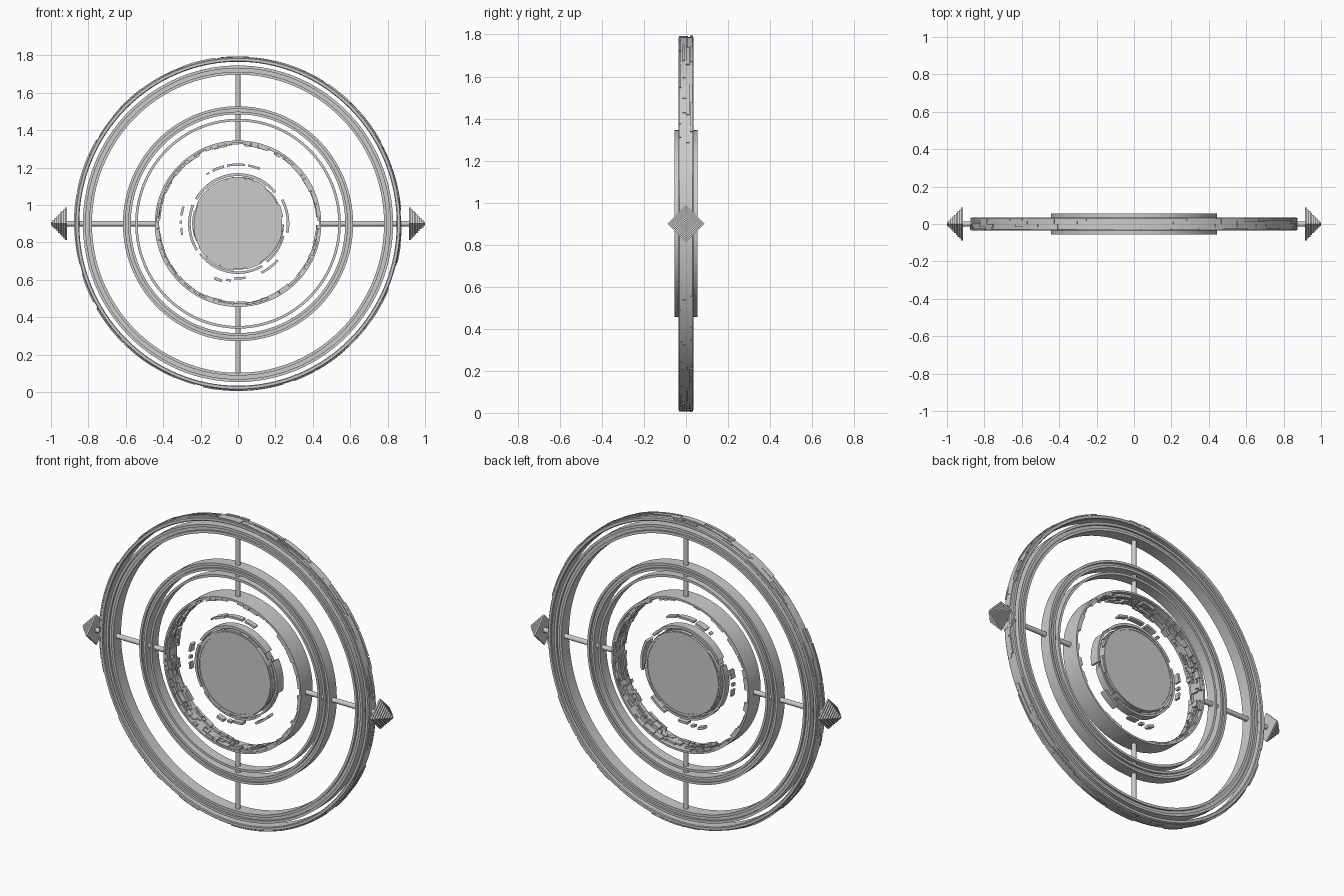
import bpy, bmesh, math, random
from mathutils import Matrix

if "Cube" in bpy.data.objects:
    bpy.data.objects.remove(bpy.data.objects["Cube"])

random.seed(7)
CZ = 0.9          # height of the common centre
OVAL = 0.98       # rings are very slightly narrower than tall


def finish(bm, name, smooth=True):
    bmesh.ops.recalc_face_normals(bm, faces=bm.faces)
    me = bpy.data.meshes.new(name)
    bm.to_mesh(me)
    bm.free()
    ob = bpy.data.objects.new(name, me)
    bpy.context.collection.objects.link(ob)
    if smooth:
        bpy.ops.object.select_all(action='DESELECT')
        ob.select_set(True)
        bpy.context.view_layer.objects.active = ob
        bpy.ops.object.shade_smooth_by_angle(angle=math.radians(30))
    return ob


def sweep(bm, profile, a0=0, a1=360, sx=OVAL):
    """Turn a closed (radius, y) profile about the y axis."""
    full = a1 - a0 >= 360
    n = 128 if full else max(1, math.ceil((a1 - a0) / 2.8))
    rows = []
    for i in range(n if full else n + 1):
        a = math.radians(a0 + (a1 - a0) * i / n)
        rows.append([bm.verts.new((r * math.cos(a) * sx, y, CZ + r * math.sin(a)))
                     for r, y in profile])
    m = len(profile)
    for i in range(n):
        p, q = rows[i], rows[(i + 1) % len(rows)]
        for j in range(m):
            k = (j + 1) % m
            bm.faces.new((p[j], p[k], q[k], q[j]))
    if not full:
        bm.faces.new(rows[0])
        bm.faces.new(rows[-1])


def block(r0, r1, y0, y1):
    return [(r0, y0), (r1, y0), (r1, y1), (r0, y1)]


def channel(r0, r1, wall, d, web):
    """Two flanges joined by a thinner web."""
    half = [(r0, d), (r0 + wall, d), (r0 + wall, web), (r1 - wall, web), (r1 - wall, d), (r1, d)]
    return half + [(r, -y) for r, y in reversed(half)]


def ring(name, *profiles, sx=OVAL):
    bm = bmesh.new()
    for p in profiles:
        sweep(bm, p, sx=sx)
    return finish(bm, name)


def panels(name, r_in, r_out, depth, rows, step, density, sx=OVAL, inward=False):
    """Random curved plates laid in rows on a ring wall."""
    bm = bmesh.new()
    h = 2 * depth / rows
    for k in range(rows):
        a = random.uniform(0, step)
        while a < 358:
            w = min(random.uniform(0.4, 1.6) * step, 359 - a)
            if random.random() < density:
                t = random.uniform(0.4, 1)
                y0 = -depth + k * h + 0.001
                y1 = min(y0 + h * random.choice((0.5, 0.95, 0.95, 1.9)), depth - 0.001)
                if inward:
                    p = block(r_out - t * (r_out - r_in), r_out, y0, y1)
                else:
                    p = block(r_in, r_in + t * (r_out - r_in), y0, y1)
                sweep(bm, p, a, a + w, sx)
            a += w + 0.5
    return finish(bm, name)


# Outer ring with plated rim, and the channelled ring nested inside it
ring("outer_ring", [(0.866, -0.032), (0.87, -0.036), (0.884, -0.036), (0.889, -0.03),
                    (0.889, 0.03), (0.884, 0.036), (0.87, 0.036), (0.866, 0.032)])
panels("outer_rim_plates", 0.887, 0.896, 0.034, 4, 9, 0.65)
ring("outer_inner_ring", channel(0.797, 0.846, 0.015, 0.035, 0.024))

# Middle rings
ring("middle_ring", channel(0.585, 0.628, 0.014, 0.034, 0.022))
ring("middle_inner_ring", block(0.547, 0.561, -0.03, 0.03))

# Inner drum: smooth outside, plated inside
ring("inner_drum", block(0.434, 0.445, -0.055, 0.055), sx=1)
panels("drum_inner_plates", 0.415, 0.436, 0.054, 6, 6, 0.6, sx=1, inward=True)

# Central disc with raised lip and side plates
bm = bmesh.new()
bmesh.ops.create_cone(bm, cap_ends=True, segments=128, radius1=0.232, radius2=0.232, depth=0.068,
                      matrix=Matrix.Translation((0, 0, CZ)) @ Matrix.Diagonal((OVAL, 1, 1, 1))
                      @ Matrix.Rotation(math.pi / 2, 4, 'X'))
finish(bm, "core_disc")
ring("core_lip", block(0.228, 0.24, -0.037, 0.037))
panels("core_side_plates", 0.238, 0.252, 0.034, 3, 18, 0.6)

# Floating arcs around the disc: inner radius, outer radius, start, end, half depth
arcs = [(0.255, 0.27, 40, 150, 0.025), (0.258, 0.272, 158, 212, 0.02),
        (0.266, 0.28, -10, 28, 0.03), (0.255, 0.268, 218, 300, 0.022),
        (0.252, 0.262, 308, 345, 0.02), (0.31, 0.322, 68, 80, 0.015),
        (0.31, 0.322, 83, 101, 0.015), (0.308, 0.322, 104, 116, 0.02),
        (0.31, 0.32, 120, 123, 0.012), (0.305, 0.318, 163, 172, 0.018),
        (0.305, 0.318, 177, 180, 0.012), (0.305, 0.316, 184, 191, 0.015),
        (0.31, 0.325, 246, 254, 0.015), (0.3, 0.312, 258, 263, 0.012),
        (0.285, 0.298, 266, 278, 0.018), (0.285, 0.298, 296, 318, 0.02)]
bm = bmesh.new()
for r0, r1, a0, a1, d in arcs:
    sweep(bm, block(r0, r1, -d, d), a0, a1)
finish(bm, "floating_arcs")

# Four support rods
for name, ang, end in (("rod_right", 0, 0.93), ("rod_top", 90, 0.83),
                       ("rod_left", 180, 0.93), ("rod_bottom", 270, 0.82)):
    bm = bmesh.new()
    start = 0.438
    mat = (Matrix.Translation((0, 0, CZ)) @ Matrix.Rotation(math.radians(-ang), 4, 'Y')
           @ Matrix.Translation(((start + end) / 2, 0, 0)) @ Matrix.Rotation(math.pi / 2, 4, 'Y'))
    bmesh.ops.create_cone(bm, cap_ends=True, segments=24, radius1=0.014, radius2=0.014,
                          depth=end - start, matrix=mat)
    finish(bm, name)

# Stepped pyramid points, diamond shaped from the side
STEPS = 9
for name, side in (("right_point", 1), ("left_point", -1)):
    bm = bmesh.new()
    t = 0.085 / STEPS
    for i in range(STEPS):
        rad = 0.088 * (1 - i / STEPS)
        mat = (Matrix.Translation((side * (0.915 + (i + 0.5) * t), 0, CZ))
               @ Matrix.Rotation(math.pi / 4, 4, 'X')
               @ Matrix.Diagonal((t, rad * math.sqrt(2), rad * math.sqrt(2), 1)))
        bmesh.ops.create_cube(bm, size=1, matrix=mat)
    finish(bm, name, smooth=False)
